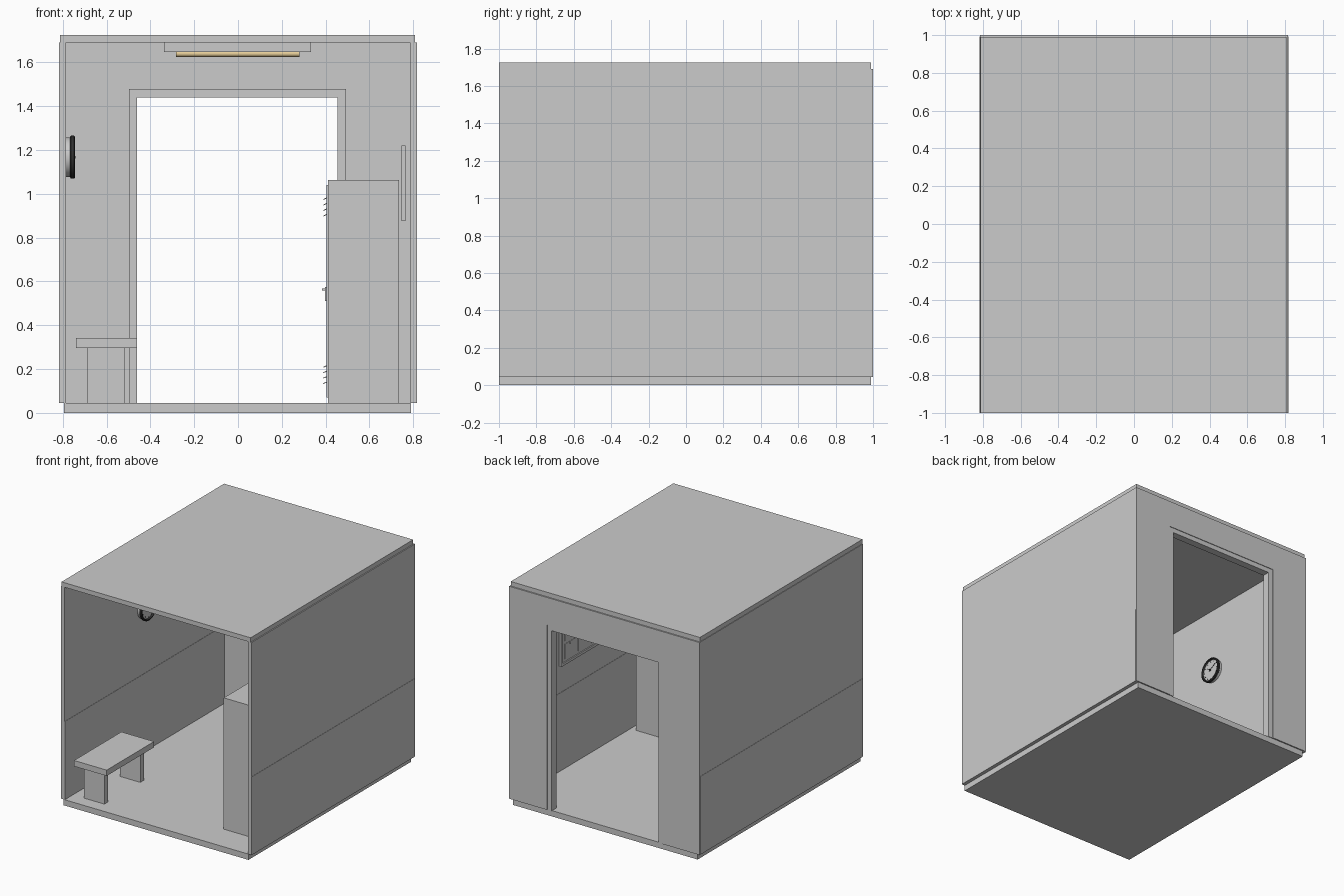
import bpy, bmesh, math
from mathutils import Matrix

if "Cube" in bpy.data.objects:
    bpy.data.objects.remove(bpy.data.objects["Cube"])


def finish(name, bm, color=None, smooth=False):
    bmesh.ops.recalc_face_normals(bm, faces=bm.faces)
    me = bpy.data.meshes.new(name)
    bm.to_mesh(me)
    bm.free()
    ob = bpy.data.objects.new(name, me)
    bpy.context.collection.objects.link(ob)
    if color:
        mat = bpy.data.materials.new(name + "_colour")
        mat.diffuse_color = (*color, 1)
        mat.use_nodes = True
        mat.node_tree.nodes["Principled BSDF"].inputs["Base Color"].default_value = mat.diffuse_color
        me.materials.append(mat)
    if smooth:
        bpy.ops.object.select_all(action='DESELECT')
        ob.select_set(True)
        bpy.context.view_layer.objects.active = ob
        bpy.ops.object.shade_smooth_by_angle(angle=math.radians(35))
    return ob


def box(name, x, y, z, color=None, tilt=None):
    bm = bmesh.new()
    bmesh.ops.create_cube(bm, size=1)
    m = Matrix.Diagonal((x[1] - x[0], y[1] - y[0], z[1] - z[0], 1))
    c = Matrix.Translation(((x[0] + x[1]) / 2, (y[0] + y[1]) / 2, (z[0] + z[1]) / 2))
    bm.transform(c @ (tilt or Matrix()) @ m)
    return finish(name, bm, color)


def prism(name, outline, y0, y1):
    """Extrude an x-z outline along y."""
    bm = bmesh.new()
    face = bm.faces.new([bm.verts.new((x, y0, z)) for x, z in outline])
    ext = bmesh.ops.extrude_face_region(bm, geom=[face])
    verts = [v for v in ext['geom'] if isinstance(v, bmesh.types.BMVert)]
    bmesh.ops.translate(bm, verts=verts, vec=(0, y1 - y0, 0))
    return finish(name, bm)


def lathe(name, profile, centre, color=None, segs=48):
    """Spin (x offset, radius) points about an x axis through centre."""
    bm = bmesh.new()
    vs = [bm.verts.new((a, 0, r)) for a, r in profile]
    es = [bm.edges.new(p) for p in zip(vs, vs[1:])]
    bmesh.ops.spin(bm, geom=vs + es, cent=(0, 0, 0), axis=(1, 0, 0),
                   angle=2 * math.pi, steps=segs)
    bmesh.ops.remove_doubles(bm, verts=bm.verts, dist=1e-5)
    bm.transform(Matrix.Translation(centre))
    return finish(name, bm, color, True)


# Room shell: floor, roof, side walls with a faint dado step
box("floor", (-.793, .79), (-1, .99), (0, .045))
box("roof", (-.812, .808), (-1, .99), (1.69, 1.725))
for side, s in (("left", -1), ("right", 1)):
    prism(side + "_wall", [(s * a, z) for a, z in (
        (.784, .045), (.784, .65), (.786, .65), (.786, 1.69),
        (.816, 1.69), (.816, .65), (.818, .65), (.818, .045))], -1, .993)

# Back wall with doorway and its frame
def portal(name, xo, zo, xi, zi, y0, y1):
    prism(name, [(xo[0], .045), (xo[0], zo), (xo[1], zo), (xo[1], .045),
                 (xi[1], .045), (xi[1], zi), (xi[0], zi), (xi[0], .045)], y0, y1)

portal("back_wall", (-.815, .815), 1.69, (-.498, .492), 1.477, .955, 1)
portal("door_frame", (-.498, .492), 1.477, (-.46, .455), 1.44, .937, .995)

# Bench
box("bench_seat", (-.74, -.46), (-.95, -.37), (.297, .342))
for name, y in (("front", -.9), ("rear", -.46)):
    box("bench_" + name + "_leg", (-.69, -.515), (y, y + .045), (.045, .297))

# Locker facing the bench, with door, louvres and handle
box("locker_body", (.41, .735), (-.76, -.44), (.045, 1.062))
box("locker_door", (.403, .41), (-.745, -.455), (.07, 1.04))
for group, base in (("lower", .135), ("upper", .9)):
    for i in range(4):
        z = base + i * .025
        box(f"{group}_louvre_{i + 1}", (.389, .405), (-.67, -.53), (z, z + .004),
            tilt=Matrix.Rotation(math.radians(-25), 4, 'Y'))
box("handle_plate", (.397, .404), (-.505, -.475), (.51, .575))
box("handle_lever", (.384, .399), (-.535, -.48), (.558, .568))

# Wall clock facing +x
cy, cz = -.02, 1.167
lathe("clock_back", [(0, 0), (0, .09), (.02, .09), (.02, 0)], (-.785, cy, cz))
lathe("clock_rim", [(.018, .082), (.018, .092), (.023, .098), (.037, .098),
                    (.042, .092), (.042, .086), (.032, .082), (.018, .082)],
      (-.785, cy, cz), (.03, .03, .03))
lathe("clock_face", [(.016, .083), (.029, .083), (.029, 0)], (-.785, cy, cz))
lathe("clock_hub", [(.029, .005), (.044, .005), (.044, 0)], (-.785, cy, cz), (.03, .03, .03), 16)

def clock_bar(name, angle, r0, r1, w, x):
    bm = bmesh.new()
    bmesh.ops.create_cube(bm, size=1)
    bm.transform(Matrix.Translation((x, cy, cz)) @ Matrix.Rotation(angle, 4, 'X')
                 @ Matrix.Translation((0, 0, (r0 + r1) / 2))
                 @ Matrix.Diagonal((.002, w, r1 - r0, 1)))
    finish(name, bm, (.03, .03, .03))

for i in range(12):
    clock_bar(f"clock_tick_{i + 1}", i * math.pi / 6, .066, .077, .004, -.755)
clock_bar("hour_hand", math.radians(55), -.01, .042, .006, -.752)
clock_bar("minute_hand", math.radians(-60), -.012, .064, .004, -.749)

# Notice board on the right wall, with papers and pins
y0, y1, z0, z1, t = -.1, .46, .875, 1.22, .02
box("board_panel", (.756, .765), (y0, y1), (z0, z1))
for name, ys, zs in (("bottom", (y0, y1), (z0, z0 + t)), ("top", (y0, y1), (z1 - t, z1)),
                     ("near", (y0, y0 + t), (z0 + t, z1 - t)),
                     ("far", (y1 - t, y1), (z0 + t, z1 - t))):
    box("board_frame_" + name, (.747, .756), ys, zs)
for i in range(3):
    for j in range(2):
        y, z = y0 + .05 + i * .165, z0 + .04 + j * .14
        box(f"paper_{i}_{j}", (.754, .756), (y, y + .125), (z, z + .115))
        box(f"pin_{i}_{j}", (.749, .754), (y + .058, y + .066), (z + .1, z + .108))

# Ceiling lamp
box("lamp_base", (-.338, .333), (-.08, .04), (1.646, 1.69))
lathe("lamp_tube", [(-.282, 0), (-.282, .014), (.28, .014), (.28, 0)],
      (0, -.02, 1.639), (.8, .62, .32), 24)
